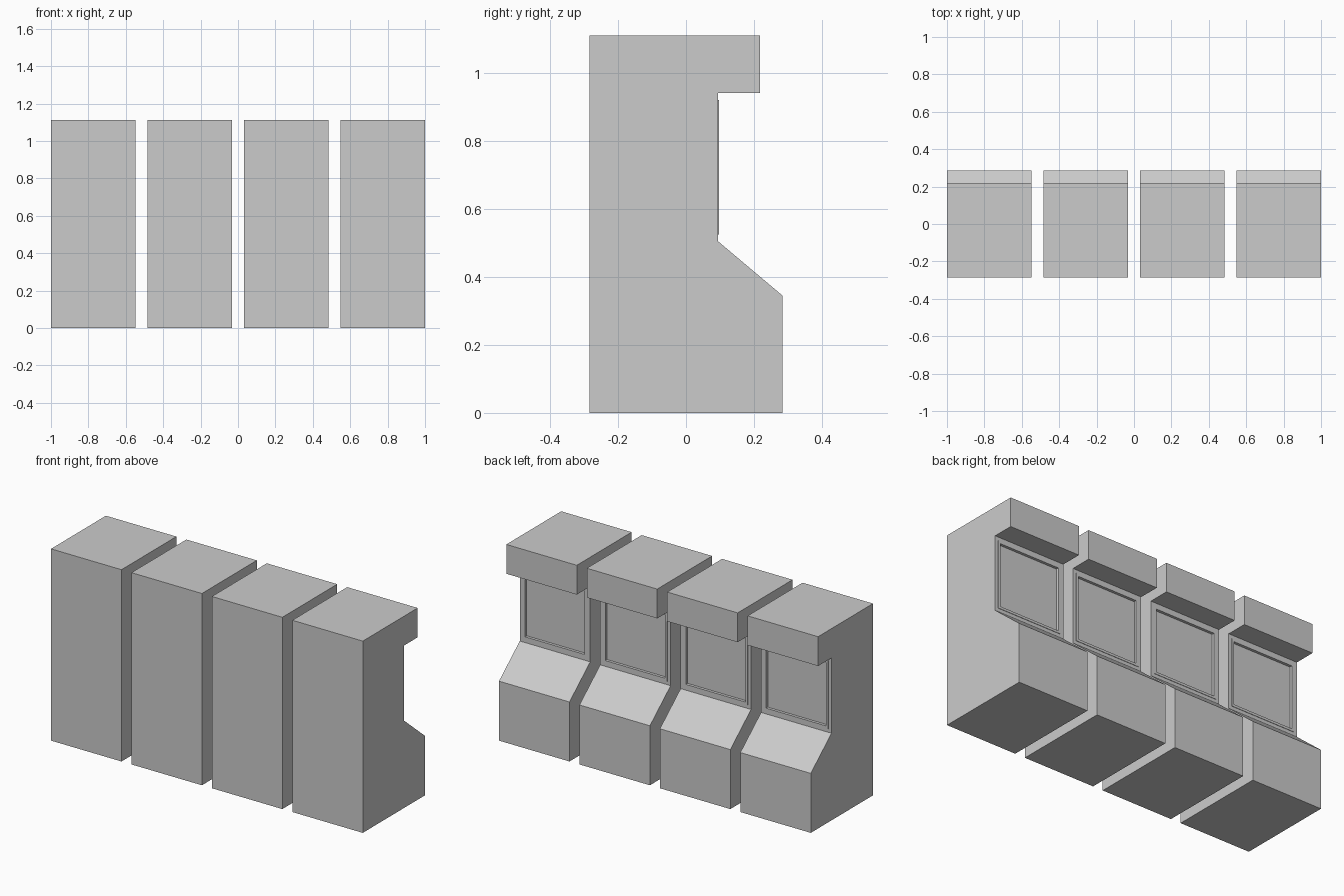
import bpy, bmesh

if "Cube" in bpy.data.objects:
    bpy.data.objects.remove(bpy.data.objects["Cube"])

WIDTH, PITCH = 0.452, 0.516
# Side outline of a cabinet as (y, z)
PROFILE = [(-0.285, 0), (0.285, 0), (0.285, 0.345), (0.095, 0.505),
           (0.095, 0.942), (0.218, 0.942), (0.218, 1.112), (-0.285, 1.112)]


def inset(bm, face, width, depth):
    """Inset a face, then push its inner part along y."""
    bmesh.ops.inset_region(bm, faces=[face], thickness=width, use_even_offset=True)
    if depth:
        bmesh.ops.inset_region(bm, faces=[face], thickness=0.0005, use_even_offset=True)
        bmesh.ops.translate(bm, verts=face.verts, vec=(0, depth, 0))


def cabinet_mesh():
    bm = bmesh.new()
    side = bm.faces.new([bm.verts.new((-WIDTH / 2, y, z)) for y, z in PROFILE])
    ext = bmesh.ops.extrude_face_region(bm, geom=[side])
    verts = [v for v in ext["geom"] if isinstance(v, bmesh.types.BMVert)]
    bmesh.ops.translate(bm, verts=verts, vec=(WIDTH, 0, 0))
    bmesh.ops.recalc_face_normals(bm, faces=bm.faces)

    # Screen: thin raised bezel around a recessed panel
    screen = next(f for f in bm.faces
                  if f.normal.y > 0.99 and abs(f.calc_center_median().y - 0.095) < 0.01)
    inset(bm, screen, 0.02, 0.002)
    inset(bm, screen, 0.014, -0.015)

    mesh = bpy.data.meshes.new("cabinet")
    bm.to_mesh(mesh)
    bm.free()
    return mesh


# Row of four identical cabinets
mesh = cabinet_mesh()
for i in range(4):
    obj = bpy.data.objects.new(f"cabinet_{i + 1}", mesh)
    obj.location.x = (i - 1.5) * PITCH
    bpy.context.collection.objects.link(obj)
